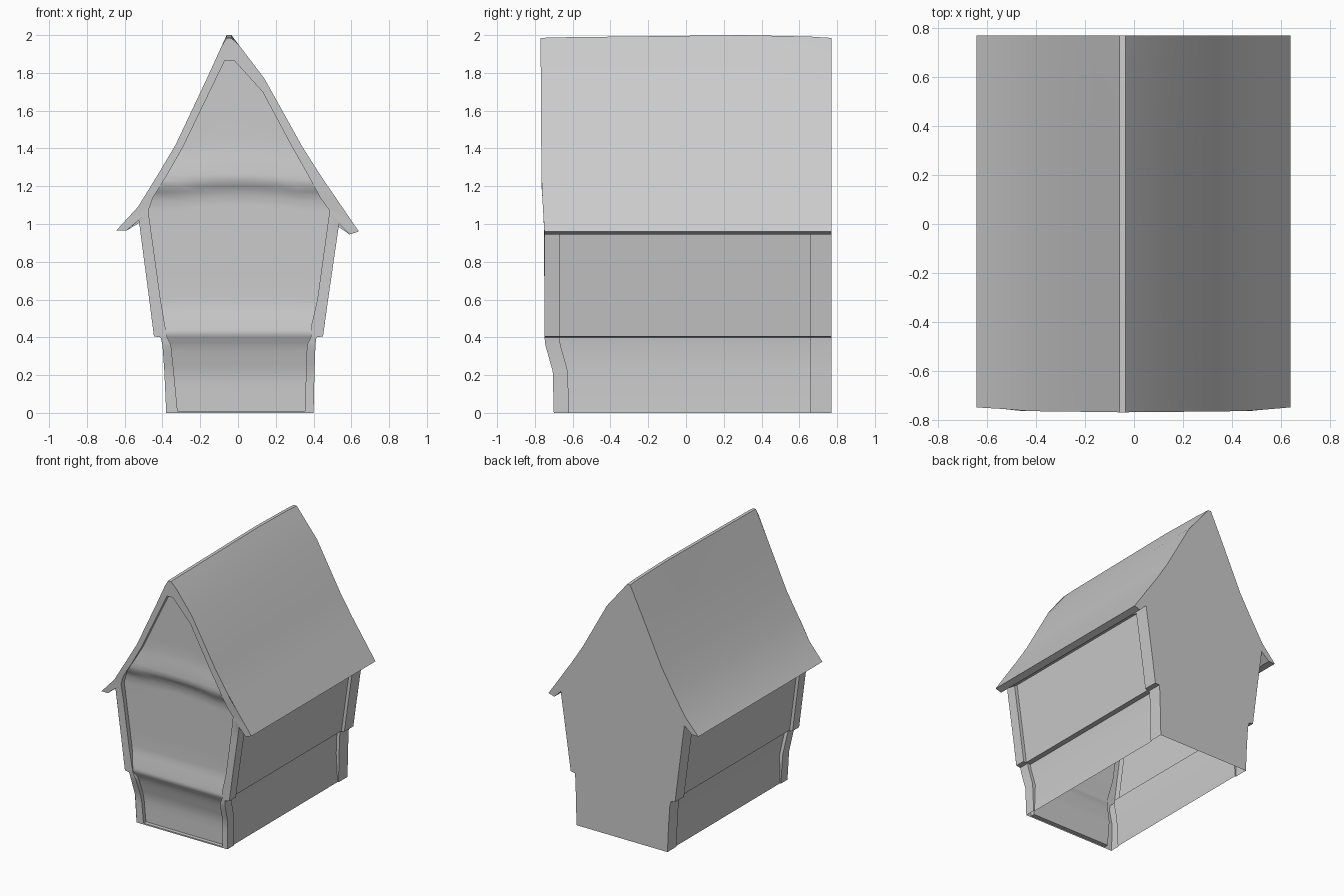
import bpy, bmesh

if "Cube" in bpy.data.objects:
    bpy.data.objects.remove(bpy.data.objects["Cube"])

# Paired outline points per side, bottom to top: outer x, outer z, inner x, inner z
RIGHT = [(.40, 0, .355, .01), (.405, .22, .36, .22), (.41, .36, .365, .36),
         (.415, .40, .385, .40), (.45, .405, .39, .47), (.477, .60, .42, .60),
         (.535, 1.0, .485, 1.07), (.59, .945, .485, 1.07), (.64, .96, .485, 1.07),
         (.517, 1.14, .435, 1.14), (.435, 1.26, .37, 1.26), (.34, 1.41, .285, 1.41),
         (.14, 1.77, .13, 1.70), (-.035, 2.0, -.02, 1.865)]
LEFT = [(-.38, 0, -.32, .01), (-.39, .22, -.34, .22), (-.40, .36, -.355, .36),
        (-.41, .40, -.375, .40), (-.445, .405, -.388, .47), (-.47, .60, -.41, .60),
        (-.525, 1.02, -.475, 1.07), (-.59, .965, -.475, 1.07), (-.645, .965, -.475, 1.07),
        (-.53, 1.09, -.45, 1.14), (-.425, 1.26, -.375, 1.26), (-.33, 1.42, -.29, 1.41),
        (-.165, 1.77, -.15, 1.70), (-.06, 2.0, -.07, 1.865)]
# Front depth by height for the frame and for the panel inside it: z, y
FRAME = [(0, -.70), (.2, -.70), (.36, -.745), (.41, -.75), (1.0, -.75), (1.2, -.765), (2, -.77)]
PANEL = [(0, -.67), (.2, -.67), (.35, -.71), (.42, -.745), (.48, -.735), (.58, -.715),
         (1.08, -.715), (1.14, -.725), (1.19, -.758), (1.25, -.755), (1.38, -.74), (2, -.74)]
RECESS = [.008] + [.025] * 6 + [0] * 7


def depth(profile, z):
    for (z0, y0), (z1, y1) in zip(profile, profile[1:]):
        if z <= z1:
            return y0 + (y1 - y0) * (z - z0) / (z1 - z0)
    return profile[-1][1]


def refine(points, n=4):
    out = []
    for a, b in zip(points, points[1:]):
        out += [tuple(p + (q - p) * k / n for p, q in zip(a, b)) for k in range(n)]
    return out + [points[-1]]


def strip(faces, a, b, closed=False):
    """Quads between two matching point rows."""
    n = len(a)
    for i in range(n if closed else n - 1):
        j = (i + 1) % n
        faces.append([a[i], b[i], b[j], a[j]])


def build(name, faces, angle=.5):
    bm = bmesh.new()
    for f in faces:
        bm.faces.new([bm.verts.new(p) for p in f])
    bmesh.ops.remove_doubles(bm, verts=bm.verts, dist=.0005)
    mesh = bpy.data.meshes.new(name)
    bm.to_mesh(mesh)
    bm.free()
    ob = bpy.data.objects.new(name, mesh)
    bpy.context.collection.objects.link(ob)
    bpy.ops.object.select_all(action='DESELECT')
    ob.select_set(True)
    bpy.context.view_layer.objects.active = ob
    bpy.ops.object.shade_smooth_by_angle(angle=angle)


def section(y, inset, sag, offset=None):
    """Outer outline at one depth; the walls can be inset between corner posts."""
    pts = []
    for side, s in ((RIGHT, 1), (LEFT[::-1], -1)):
        rec = RECESS if s == 1 else RECESS[::-1]
        for (x, z, _, _), r in zip(side, rec):
            yy = y if offset is None else depth(FRAME, z) + offset
            pts.append((x - s * r * inset, yy, z - (sag if z > 1.9 else 0)))
    return pts


# Lengthwise sections: front edge, front posts, side walls, back posts
sections = [section(0, 0, .015, 0), section(0, 0, .012, .08), section(0, 1, .012, .08),
            section(.3, 1, 0), section(.66, 1, .008), section(.66, 0, .008),
            section(.77, 0, .015)]
walls, roof = [], []
n = len(RIGHT)
for a, b in zip(sections, sections[1:]):
    strip(walls, a[:7], b[:7])
    strip(walls, a[-7:], b[-7:])
    strip(roof, a[6:-6], b[6:-6])
build("side_walls", walls)
build("roof", roof, .3)

# Flat back wall
build("back_wall", [sections[-1][::-1]])

# Front frame with its thin inner step
right, left = refine(RIGHT), refine(LEFT)
ring = right + left[::-1]
outer = [(x, depth(FRAME, z), z - (.015 if z > 1.99 else 0)) for x, z, _, _ in ring]
inner = [(x, depth(FRAME, z), z) for _, _, x, z in ring]


def panel_y(z, u):
    # the gable ledge arches up in the middle
    return depth(PANEL, z - (.04 * (1 - u * u) if z > 1.08 else 0))


step = [(x, panel_y(z, 1), z) for x, y, z in inner]
frame = []
strip(frame, inner, outer, True)
strip(frame, step, inner, True)
frame = [[p for k, p in enumerate(f) if p not in f[:k]] for f in frame]
build("front_frame", [f for f in frame if len(f) > 2])

# Bulging front panel
rows = []
for r, l in zip(right, left):
    row = []
    for k in range(9):
        t = k / 8
        z = l[3] + (r[3] - l[3]) * t
        row.append((l[2] + (r[2] - l[2]) * t, panel_y(z, 2 * t - 1), z))
    if not rows or row != rows[-1]:
        rows.append(row)
panel = []
for a, b in zip(rows, rows[1:]):
    if b[0][2] - a[0][2] > .0005:
        strip(panel, b, a)
build("front_panel", panel, .9)
